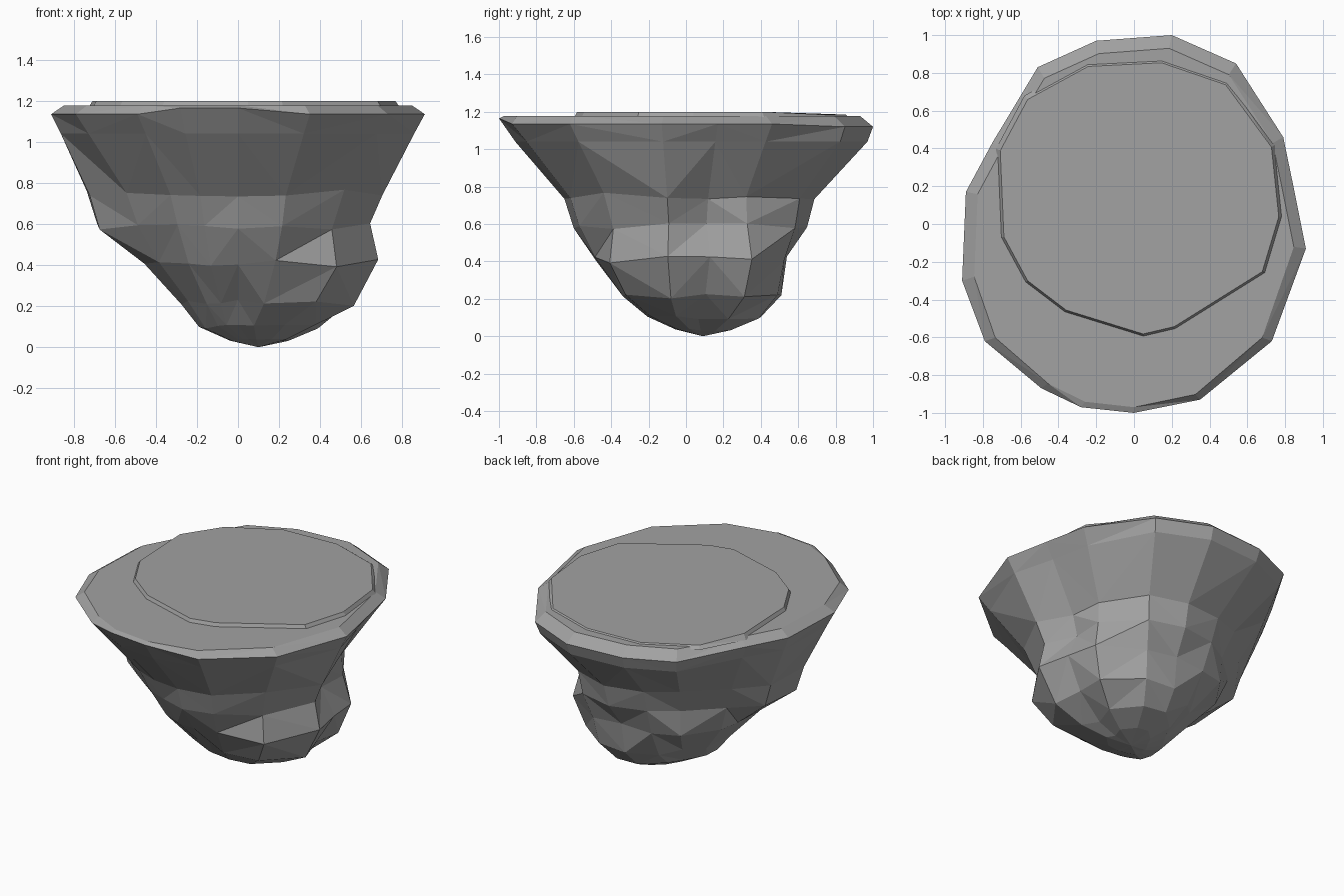
import bpy, bmesh, random
from mathutils import Vector

if "Cube" in bpy.data.objects:
    bpy.data.objects.remove(bpy.data.objects["Cube"])

random.seed(4)
grey = bpy.data.materials.new("dark_stone")
grey.diffuse_color = (.36, .36, .36, 1)
grey.use_nodes = True
grey.node_tree.nodes["Principled BSDF"].inputs["Base Color"].default_value = grey.diffuse_color


def loft(name, rings, tip=None):
    """Skin equal-sized rings, capping the top and closing the bottom."""
    bm = bmesh.new()
    loops = [[bm.verts.new(p) for p in ring] for ring in rings]
    n = len(loops[0])
    bm.faces.new(loops[0])
    for a, b in zip(loops, loops[1:]):
        for i in range(n):
            j = (i + 1) % n
            if i % 2:
                bm.faces.new((a[i], b[i], b[j]))
                bm.faces.new((a[i], b[j], a[j]))
            else:
                bm.faces.new((a[i], b[i], a[j]))
                bm.faces.new((a[j], b[i], b[j]))
    if tip:
        t = bm.verts.new(tip)
        for i in range(n):
            bm.faces.new((loops[-1][i], t, loops[-1][(i + 1) % n]))
    else:
        bm.faces.new(loops[-1])
    bmesh.ops.recalc_face_normals(bm, faces=bm.faces)
    mesh = bpy.data.meshes.new(name)
    bm.to_mesh(mesh)
    bm.free()
    mesh.materials.append(grey)
    obj = bpy.data.objects.new(name, mesh)
    bpy.context.collection.objects.link(obj)
    return obj


# Rim outline seen from above, counter-clockwise from the right side
outline = [(.91, -.13), (.85, .17), (.79, .46), (.54, .85), (.2, 1), (-.2, .97),
           (-.51, .83), (-.75, .43), (-.89, .17), (-.91, -.3), (-.79, -.62),
           (-.49, -.87), (-.28, -.97), (0, -1), (.35, -.93), (.73, -.62)]

# Height and radius along each rim direction, from overhang to foot
levels = [
    (.75, [.71, .60, .64, .72, .70, .66, .65, .66, .75, .76, .69, .67, .66, .65, .66, .68]),
    (.59, [.65, .56, .65, .69, .66, .61, .57, .59, .70, .71, .62, .60, .59, .60, .61, .60]),
    (.41, [.69, .65, .70, .62, .55, .54, .56, .51, .46, .48, .49, .49, .48, .48, .52, .63]),
    (.22, [.57, .53, .62, .58, .52, .42, .36, .30, .28, .29, .31, .31, .30, .30, .36, .50]),
    (.10, [.38, .34, .45, .46, .41, .28, .20, .18, .18, .20, .20, .20, .20, .20, .22, .30]),
]

# Rock body: shallow bevelled rim, then irregular tapering levels
rings = [[(x * .93, y * (.93 if y > -.5 else .97), 1.178) for x, y in outline]]
rings.append([(x, y, 1.12 if y > .8 else 1.165 if y < -.95 else 1.135) for x, y in outline])
rings.append([(x * .965, y * .97, 1.04) if y > .8 else (x * .945, y * .945, 1.04)
              for x, y in outline])
# Fade the second rim ring onto the straight flank away from the back edge
flank = levels[0][1]
for i, (x, y) in enumerate(outline):
    if y <= .8:
        v = Vector((x, y))
        d = v.normalized() * (v.length * .75 + flank[i] * .25)
        rings[2][i] = (d.x, d.y, 1.04)
for z, radii in levels:
    jitter = .02 if z > .15 else .01
    ring = []
    for (x, y), r in zip(outline, radii):
        d = Vector((x, y)).normalized() * r
        ring.append((d.x, d.y, z + random.uniform(-jitter, jitter)))
    rings.append(ring)

# Blunt foot around the lowest point
tip = Vector((.1, .09, 0))
rings.append([tuple(tip + (Vector(p) - tip) * .5 + Vector((0, 0, -.015))) for p in rings[-1]])
loft("rock_body", rings, tip=tip)

# Thin raised plateau lying on the flat top
plateau = [(.79, .04), (.75, .42), (.5, .76), (.15, .88), (-.25, .86), (-.58, .68),
           (-.73, .4), (-.71, -.07), (-.58, -.31), (-.37, -.47), (.05, -.6),
           (.22, -.56), (.7, -.26)]
loft("top_plateau", [[(x * .97, y * .97, 1.2 if y < .6 else 1.185) for x, y in plateau],
                     [(x, y, 1.165) for x, y in plateau]])
